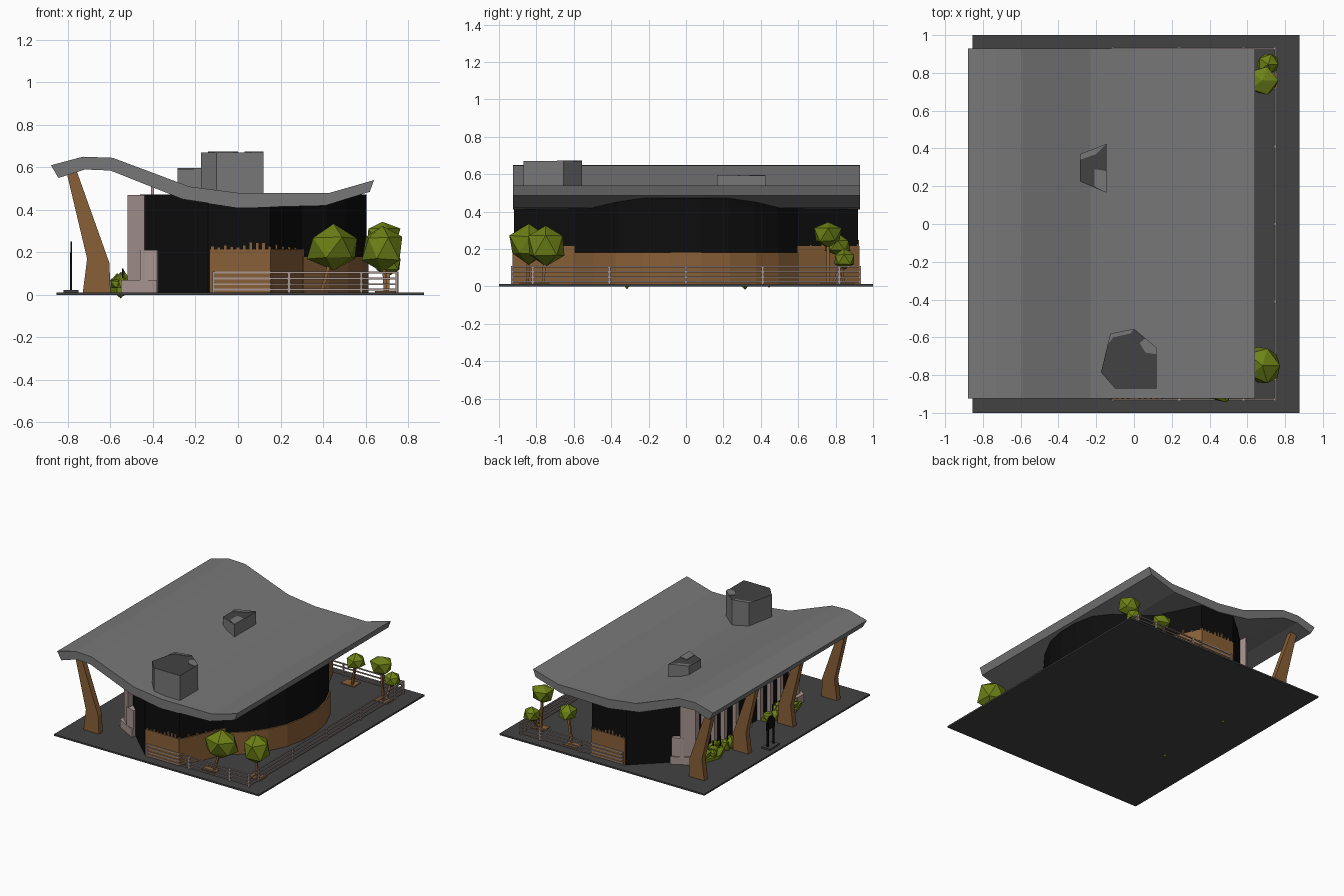
import bpy, bmesh, math, random
from mathutils import Vector

if "Cube" in bpy.data.objects:
    bpy.data.objects.remove(bpy.data.objects["Cube"])
random.seed(4)

def mat(name, r, g, b):
    m = bpy.data.materials.new(name)
    m.diffuse_color = (r, g, b, 1)
    m.use_nodes = True
    m.node_tree.nodes["Principled BSDF"].inputs["Base Color"].default_value = m.diffuse_color
    return m

GRAY = mat("roof_gray", .185, .185, .185)
DARK = mat("paving_dark", .055, .055, .055)
BLACK = mat("glass_black", .004, .004, .004)
WOOD = mat("timber_brown", .25, .115, .038)
PINK = mat("pale_stone", .40, .31, .29)
GREEN = mat("leaf_green", .155, .22, .008)

def finish(name, bm, m):
    bmesh.ops.recalc_face_normals(bm, faces=bm.faces)
    me = bpy.data.meshes.new(name)
    bm.to_mesh(me)
    bm.free()
    for mm in (m if isinstance(m, list) else [m]):
        me.materials.append(mm)
    o = bpy.data.objects.new(name, me)
    bpy.context.collection.objects.link(o)
    return o

def extrude(name, pts, vec, m):
    """Closed prism from a list of 3D outline points."""
    bm = bmesh.new()
    f = bm.faces.new([bm.verts.new(p) for p in pts])
    r = bmesh.ops.extrude_face_region(bm, geom=[f])
    bmesh.ops.translate(bm, vec=vec, verts=[v for v in r['geom'] if isinstance(v, bmesh.types.BMVert)])
    return finish(name, bm, m)

def prism(name, outline, z0, z1, m):
    return extrude(name, [(x, y, z0) for x, y in outline], (0, 0, z1 - z0), m)

def side_profile(name, outline, y0, y1, m):
    return extrude(name, [(x, y0, z) for x, z in outline], (0, y1 - y0, 0), m)

def box(name, x0, x1, y0, y1, z0, z1, m):
    return prism(name, [(x0, y0), (x1, y0), (x1, y1), (x0, y1)], z0, z1, m)

def blob(name, c, r, m, sub=1, jitter=.15):
    bm = bmesh.new()
    bmesh.ops.create_icosphere(bm, subdivisions=sub, radius=1)
    for v in bm.verts:
        k = 1 + random.uniform(-jitter, jitter)
        v.co = Vector([v.co[i] * r[i] * k + c[i] for i in range(3)])
    return finish(name, bm, m)

def mirrored(half):
    """Outline from a half (y<0 side), reflected to y>0."""
    return half + [(x, -y) for x, y in reversed(half)]

# Ground slab
box("ground_slab", -.855, .875, -1, 1, 0, .012, DARK)

# Wavy roof
top = [(-.88, .61), (-.73, .65), (-.59, .645), (-.40, .574), (-.23, .51), (0, .48), (.43, .48), (.64, .54)]
bottom = [(.62, .485), (.41, .42), (0, .41), (-.26, .45), (-.60, .585), (-.72, .59), (-.845, .55)]
side_profile("wavy_roof", top + bottom, -.925, .93, GRAY)

# Roof vents: grey sides with a dark top
def vent(name, outline, z0, z1):
    o = prism(name, outline, z0, z1, [GRAY, DARK])
    for p in o.data.polygons:
        if p.normal.z > .9:
            p.material_index = 1

vent("large_roof_vent", [(-.175, -.785), (-.10, -.87), (.12, -.87), (.12, -.655), (0, -.555), (-.125, -.58)], .42, .67)
vent("small_roof_vent", [(-.285, .225), (-.145, .165), (-.145, .425), (-.285, .37)], .45, .592)
prism("vent_patch_a", [(.12, -.655), (.06, -.605), (.03, -.63), (.06, -.68), (.12, -.69)], .67, .674, GRAY)
prism("vent_patch_b", [(0, -.555), (-.125, -.58), (-.14, -.64), (-.11, -.60), (-.02, -.58)], .67, .674, GRAY)
prism("vent_patch_c", [(-.285, .37), (-.145, .425), (-.20, .37), (-.285, .34)], .592, .596, GRAY)
prism("vent_patch_d", [(-.21, .20), (-.145, .165), (-.145, .28), (-.21, .29)], .592, .596, GRAY)

# Glass building body with a curved right side
arc = [(.30, -.60), (.42, -.49), (.51, -.37), (.575, -.23), (.605, -.08)]
prism("glass_walls", mirrored([(-.46, -.18), (-.46, -.62), (-.14, -.92), (.15, -.92)] + arc), .012, .472, BLACK)
# Timber base band on the curve
prism("timber_band", mirrored([(.10, -.60)] + [(x + .008, y - .004) for x, y in arc]), .012, .18, WOOD)

for s, side in ((-1, "front"), (1, "back")):
    # Timber end box and the dry planting on its edge
    prism(side + "_timber_box", [(-.135, s * .928), (.153, s * .928), (.31, s * .595), (-.135, s * .595)], .012, .215, WOOD)
    for i in range(14):
        x = -.12 + i * .03
        y = .92 if x < .15 else .92 - (x - .15) * 2.1
        h = random.uniform(.005, .035)
        box(side + "_box_sprig", x - .006, x + .006, s * y - .006, s * y + .006, .21, .215 + h, WOOD)
    # Stone corner wall, step and plinth
    prism(side + "_stone_wall", [(-.52, s * .58), (-.52, s * .63), (-.44, s * .70), (-.43, s * .58)], .012, .47, PINK)
    prism(side + "_stone_step", [(-.45, s * .60), (-.46, s * .69), (-.38, s * .72), (-.37, s * .68)], .012, .21, PINK)
    prism(side + "_stone_plinth", [(-.55, s * .56), (-.55, s * .64), (-.38, s * .735), (-.38, s * .56)], .012, .07, PINK)
    # Low planted beds beside the entrance
    prism(side + "_planting_bed", [(-.45, s * .20), (-.54, s * .22), (-.57, s * .36), (-.61, s * .46), (-.57, s * .58), (-.45, s * .60)], .012, .035, GREEN)
    for i in range(9):
        y = s * (.23 + i * .043)
        blob(side + "_shrub", (-.53 - .04 * math.sin(i * 1.3), y, .05), (.035, .035, .03 + .012 * (i % 3)), GREEN, 1, .3)
        if i % 2:
            box(side + "_shrub_stem", -.545, -.538, y - .003, y + .003, .05, .125, BLACK)
    # Entrance mullions
    for y in (.08, .22, .34, .46):
        box(side + "_entrance_mullion", -.49, -.455, s * y - .018, s * y + .018, .012, .47, PINK)
    # Posts holding the roof
    for y in (.22, .47, .55):
        box(side + "_roof_post", -.41, -.395, s * y - .007, s * y + .007, .40, .53, PINK)
    # Leaning timber columns
    for y in (.27, .80):
        side_profile(side + "_leaning_column", [(-.73, .012), (-.60, .012), (-.605, .15), (-.765, .60), (-.805, .57), (-.71, .17)],
                     s * y - .022, s * y + .022, WOOD)
    # Front and back railing
    for z in (.025, .05, .077, .105):
        box(side + "_rail", -.12, .75, s * .93 - .004, s * .93 + .004, z - .004, z + .004, PINK)
    for x in (-.115, .24, .58, .747):
        box(side + "_rail_post", x - .006, x + .006, s * .93 - .006, s * .93 + .006, .012, .11, PINK)

box("entrance_lintel", -.485, -.455, -.6, .6, .445, .47, PINK)

# Side railing
for z in (.025, .05, .077, .105):
    box("side_rail", .744, .752, -.93, .93, z - .004, z + .004, PINK)
for i in range(5):
    y = -.82 + i * .41
    box("side_rail_post", .742, .754, y - .006, y + .006, .012, .11, PINK)

# Trees: bed, trunk, faceted crown
def tree(x, y, crowns):
    box("tree_bed", x - .055, x + .055, y - .04, y + .04, .012, .018, WOOD)
    for cx, cy, cz, rx, ry, rz in crowns:
        bx, by = x + (cx - x) * .3, y + (cy - y) * .3
        extrude("tree_trunk", [(bx - .008, by - .008, .015), (bx + .008, by - .008, .015), (bx + .008, by + .008, .015), (bx - .008, by + .008, .015)],
                (cx - bx, cy - by, cz - .015), WOOD)
        blob("tree_crown", (cx, cy, cz), (rx, ry, rz), GREEN, 1, .12)

tree(.37, -.85, [(.45, -.84, .22, .13, .11, .105)])
tree(.70, -.77, [(.68, -.75, .22, .10, .11, .115)])
tree(.35, .86, [(.43, .81, .22, .075, .075, .06)])
tree(.70, .76, [(.68, .76, .275, .085, .08, .075), (.71, .845, .145, .06, .06, .055)])

# Free-standing sign panel on two posts
box("sign_foot", -.82, -.75, .04, .16, .012, .024, DARK)
for y in (.065, .135):
    box("sign_post", -.79, -.78, y - .006, y + .006, .02, .20, BLACK)
extrude("sign_panel", [(-.788, .05, .15), (-.788, .15, .15), (-.788, .15, .21), (-.788, .10, .25), (-.788, .05, .21)], (.008, 0, 0), BLACK)
